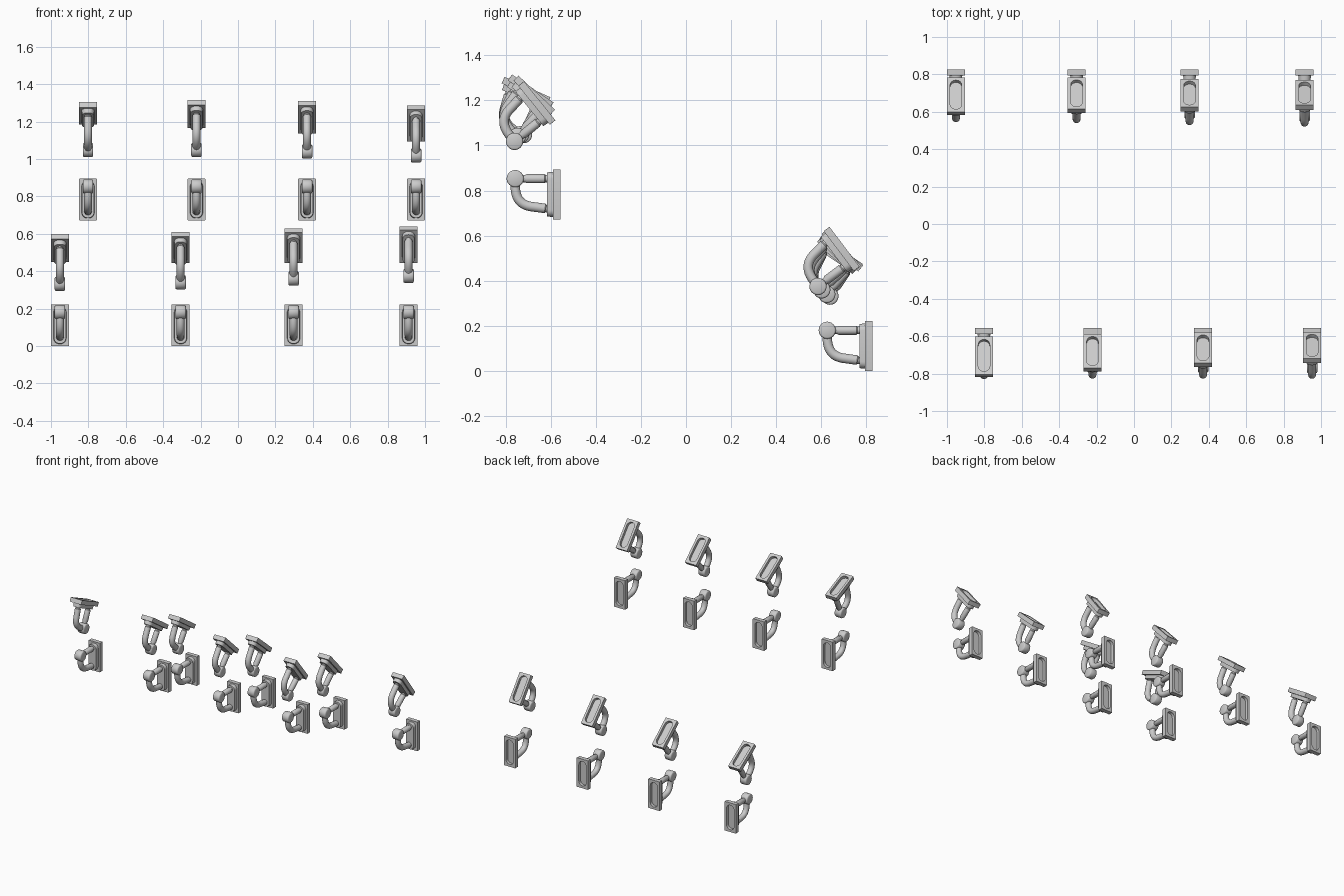
import bpy, bmesh
from math import pi, sin, cos, radians
from mathutils import Matrix, Vector

if "Cube" in bpy.data.objects:
    bpy.data.objects.remove(bpy.data.objects["Cube"])

# Local frame of a hook: pin at the origin, wall plate towards +y, arm below.


def loft(name, rings):
    """Bridge equal-sized closed rings and cap both ends."""
    bm = bmesh.new()
    loops = [[bm.verts.new(p) for p in ring] for ring in rings]
    n = len(loops[0])
    for a, b in zip(loops, loops[1:]):
        for i in range(n):
            j = (i + 1) % n
            bm.faces.new((a[i], a[j], b[j], b[i]))
    bm.faces.new(loops[0])
    bm.faces.new(loops[-1])
    bmesh.ops.recalc_face_normals(bm, faces=bm.faces)
    me = bpy.data.meshes.new(name)
    bm.to_mesh(me)
    bm.free()
    me.shade_smooth()
    me.set_sharp_from_angle(angle=radians(35))
    return me


def rounded_rect(w, h, r, y, zc=-0.07, seg=6):
    pts = []
    for k, (sx, sz) in enumerate([(1, 1), (-1, 1), (-1, -1), (1, -1)]):
        for i in range(seg + 1):
            a = (k + i / seg) * pi / 2
            pts.append((sx * (w / 2 - r) + r * cos(a), y,
                        zc + sz * (h / 2 - r) + r * sin(a)))
    return pts


def tube(name, path, n=20):
    """Round tube through (y, z, radius) points lying in the x = 0 plane."""
    rings = []
    for i, (y, z, r) in enumerate(path):
        p, q = path[max(i - 1, 0)], path[min(i + 1, len(path) - 1)]
        t = Vector((0, q[0] - p[0], q[1] - p[1])).normalized()
        side = Vector((0, -t.z, t.y))
        rings.append([Vector((r * cos(2 * pi * k / n), y, z))
                      + side * r * sin(2 * pi * k / n) for k in range(n)])
    return loft(name, rings)


# Wall plate: recessed back, thick slab, raised rounded front step
plate = loft("wall_plate", [
    rounded_rect(0.062, 0.186, 0.03, 0.178),
    rounded_rect(0.062, 0.186, 0.03, 0.200),
    rounded_rect(0.096, 0.222, 0.002, 0.200),
    rounded_rect(0.096, 0.222, 0.002, 0.168),
    rounded_rect(0.068, 0.200, 0.03, 0.168),
    rounded_rect(0.064, 0.196, 0.03, 0.142)])

# Pin: short horizontal barrel with softened rims
pin = loft("pin_barrel", [
    [(x, r * cos(2 * pi * k / 32), r * sin(2 * pi * k / 32)) for k in range(32)]
    for x, r in [(-0.028, 0.031), (-0.026, 0.035), (-0.021, 0.038),
                 (0.021, 0.038), (0.026, 0.035), (0.028, 0.031)]])

# Straight rod with thinner necks at both ends
rod = tube("straight_rod", [(y, 0, r) for y, r in [
    (0.02, 0.016), (0.044, 0.016), (0.05, 0.020), (0.13, 0.020),
    (0.135, 0.016), (0.146, 0.016)]])

# Curved arm sweeping from the pin down to the plate
P = [Vector(p) for p in [(0, -0.03), (0, -0.095), (0.03, -0.12), (0.08, -0.125)]]
arm_path = []
for i in range(13):
    t = i / 12
    p = (P[0] * (1 - t) ** 3 + P[1] * 3 * t * (1 - t) ** 2
         + P[2] * 3 * t * t * (1 - t) + P[3] * t ** 3)
    arm_path.append((p.x, p.y, 0.021))
arm_path += [(0.132, -0.132, 0.021), (0.137, -0.133, 0.016), (0.146, -0.134, 0.016)]
arm = tube("curved_arm", arm_path)


def place(prefix, matrix):
    for me in (plate, pin, rod, arm):
        ob = bpy.data.objects.new(prefix + "_" + me.name, me)
        ob.matrix_world = matrix
        bpy.context.collection.objects.link(ob)


# Two rows: upright hook below, tipped-over hook above (x, pin y, pin z, tilt)
rows = {
    "front": (-0.757, 0.853, [(-0.802, -0.720, 1.048, 66), (-0.222, -0.733, 1.048, 56),
                              (0.369, -0.747, 1.040, 47), (0.952, -0.760, 1.018, 39)]),
    "back": (0.626, 0.181, [(-0.952, 0.638, 0.332, 56), (-0.307, 0.624, 0.340, 50),
                            (0.297, 0.602, 0.360, 43), (0.912, 0.585, 0.375, 37)])}
for row, (y0, z0, tipped) in rows.items():
    for x, y, z, tilt in tipped:
        place(row + "_upright", Matrix.Translation((x, y0, z0)))
        place(row + "_tipped", Matrix.Translation((x, y, z))
              @ Matrix.Rotation(radians(tilt), 4, 'X') @ Matrix.Rotation(pi, 4, 'Y'))
